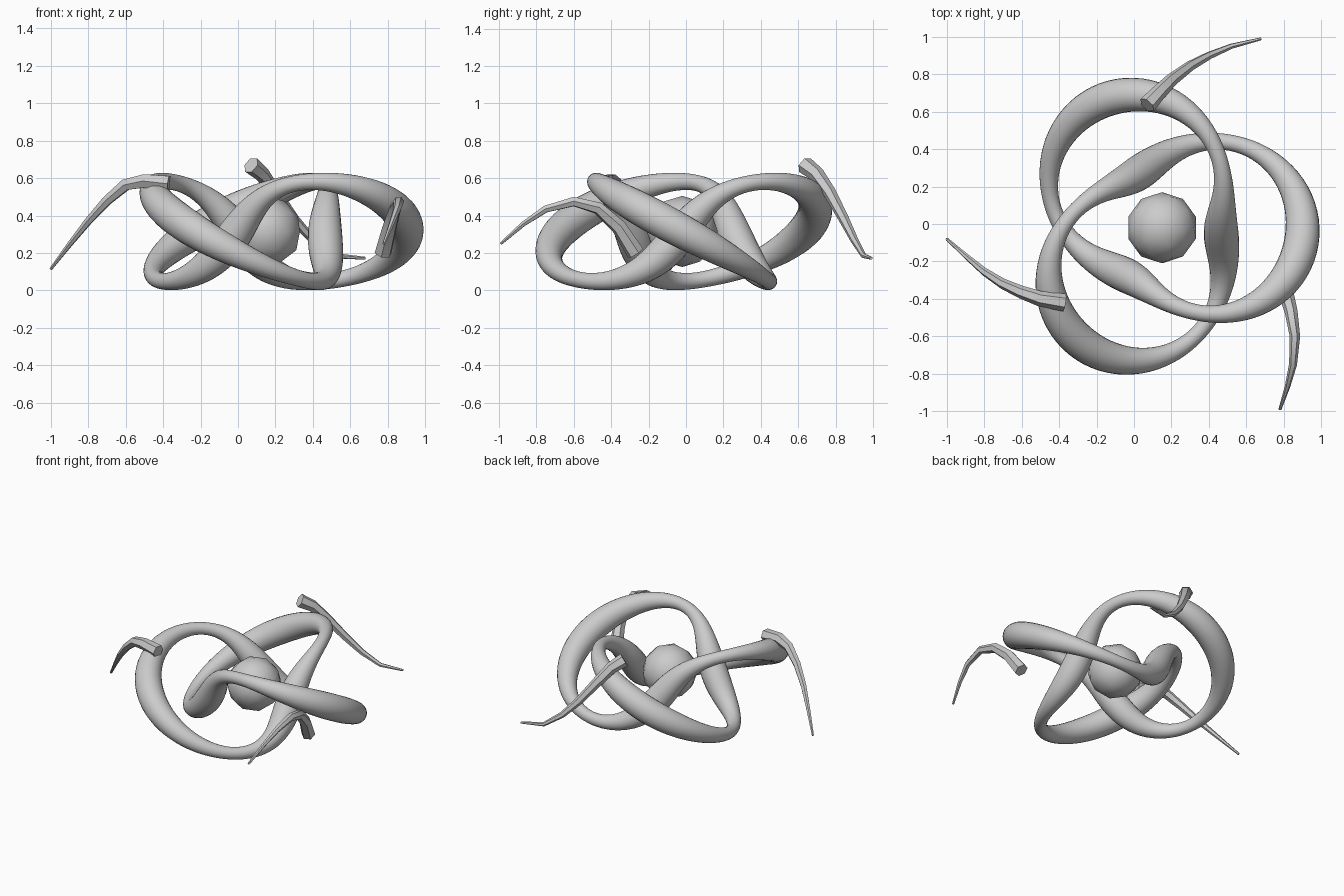
import bpy, bmesh
from math import sin, cos, pi, radians
from mathutils import Vector

if "Cube" in bpy.data.objects:
    bpy.data.objects.remove(bpy.data.objects["Cube"])

CENTRE = Vector((0.15, -0.02, 0.315))


def tube(name, points, radii, sides, closed=False, angle=30):
    """Sweep a round section along points with a radius per point."""
    bm = bmesh.new()
    n = len(points)
    rings = []
    side = None
    for i, p in enumerate(points):
        a = points[(i - 1) % n] if closed else points[max(i - 1, 0)]
        b = points[(i + 1) % n] if closed else points[min(i + 1, n - 1)]
        t = (b - a).normalized()
        if closed or side is None:
            side = t.cross(Vector((0, 0, 1))).normalized()
        else:
            side = (side - t * side.dot(t)).normalized()
        up = side.cross(t)
        rings.append([bm.verts.new(p + radii[i] * (side * cos(2 * pi * k / sides) + up * sin(2 * pi * k / sides)))
                      for k in range(sides)])
    for i in range(n if closed else n - 1):
        r0, r1 = rings[i], rings[(i + 1) % n]
        for k in range(sides):
            j = (k + 1) % sides
            bm.faces.new((r0[k], r0[j], r1[j], r1[k]))
    if not closed:
        bm.faces.new(rings[0])
        bm.faces.new(rings[-1])
    bmesh.ops.recalc_face_normals(bm, faces=bm.faces)
    mesh = bpy.data.meshes.new(name)
    bm.to_mesh(mesh)
    bm.free()
    obj = bpy.data.objects.new(name, mesh)
    bpy.context.collection.objects.link(obj)
    bpy.ops.object.select_all(action='DESELECT')
    obj.select_set(True)
    bpy.context.view_layer.objects.active = obj
    bpy.ops.object.shade_smooth_by_angle(angle=radians(angle))
    return obj


# Trefoil knot body with a swelling tube
N = 240
pts, rad = [], []
for i in range(N):
    t = 2 * pi * i / N
    r = 0.533 + 0.218 * cos(3 * t)
    pts.append(CENTRE + Vector((r * cos(2 * t), r * sin(2 * t), -0.267 * sin(3 * t))))
    rad.append(0.068 + 0.025 * cos(6 * t + 0.45))
tube("knot_body", pts, rad, 24, closed=True)

# Faceted core ball
bpy.ops.mesh.primitive_ico_sphere_add(subdivisions=2, radius=0.19, location=CENTRE)
core = bpy.context.object
core.name = "core_ball"
bpy.ops.object.shade_smooth_by_angle(angle=radians(30))

# Three tapering tendrils
paths = {
    "tendril_left": [(-0.37, -0.42, 0.57), (-0.5, -0.40, 0.585), (-0.6, -0.365, 0.565), (-0.7, -0.32, 0.48),
                     (-0.8, -0.255, 0.37), (-0.9, -0.17, 0.245), (-1.0, -0.08, 0.115)],
    "tendril_back": [(0.07, 0.635, 0.67), (0.13, 0.70, 0.62), (0.2, 0.77, 0.52), (0.30, 0.845, 0.38),
                     (0.40, 0.90, 0.27), (0.52, 0.95, 0.185), (0.68, 0.99, 0.172)],
    "tendril_right": [(0.775, -0.27, 0.20), (0.81, -0.36, 0.34), (0.84, -0.47, 0.44), (0.86, -0.60, 0.475),
                      (0.85, -0.75, 0.435), (0.82, -0.87, 0.355), (0.78, -0.99, 0.25)],
}
for name, path in paths.items():
    m = len(path) - 1
    tube(name, [Vector(p) for p in path], [0.048 - 0.04 * i / m for i in range(m + 1)], 6)
